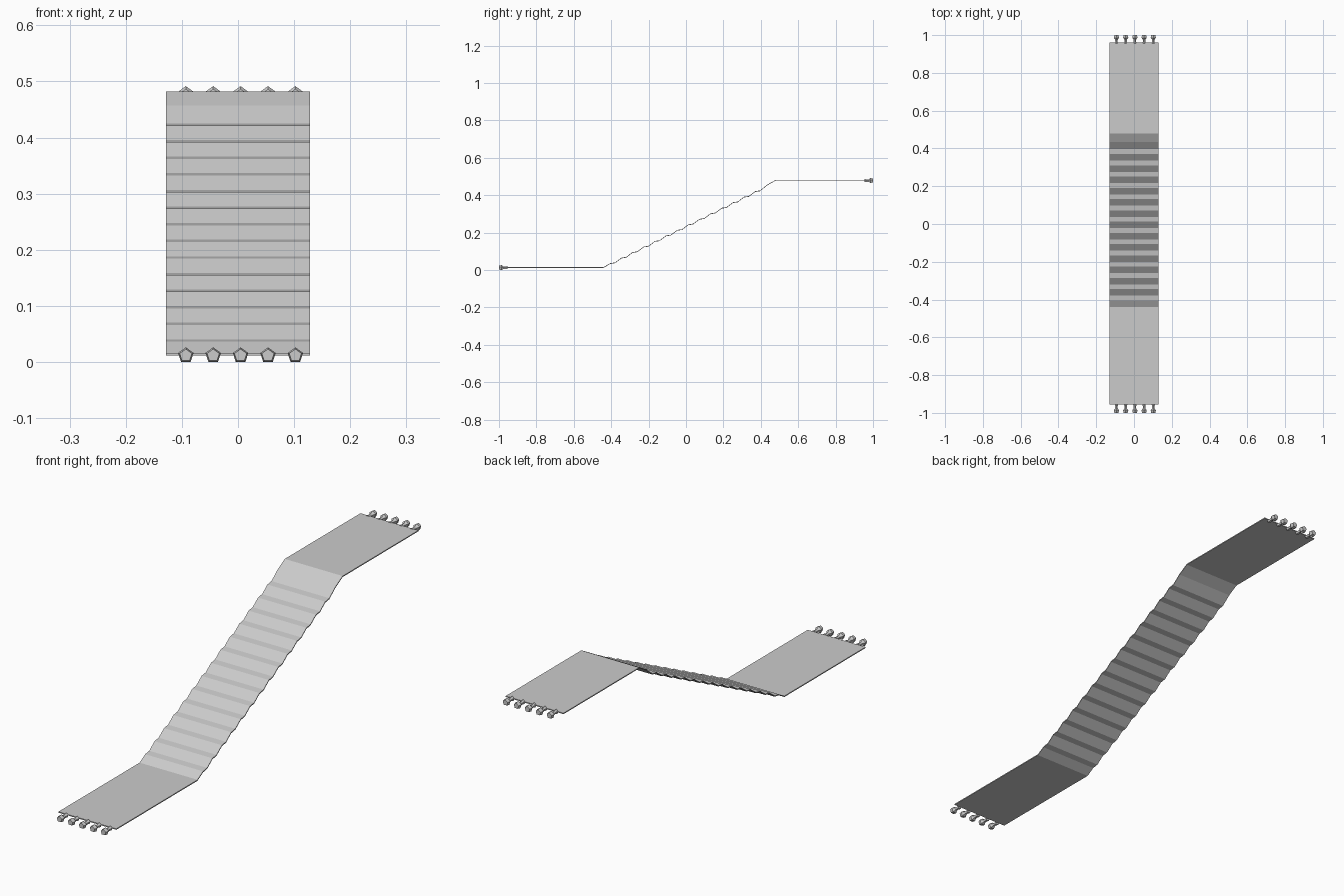
import bpy, bmesh, math
from mathutils import Vector

if "Cube" in bpy.data.objects:
    bpy.data.objects.remove(bpy.data.objects["Cube"])

HALF_W = 0.1285
THICK = 0.004
PEG_X = [-0.093 + 0.0488 * i for i in range(5)]


def new_object(name, bm):
    bmesh.ops.recalc_face_normals(bm, faces=bm.faces[:])
    mesh = bpy.data.meshes.new(name)
    bm.to_mesh(mesh)
    bm.free()
    obj = bpy.data.objects.new(name, mesh)
    bpy.context.collection.objects.link(obj)
    return obj


# Side profile of the walkway: flat landing, 14 shallow treads, flat landing
profile = [(-0.955, 0.016), (-0.44, 0.016)]
for i in range(14):
    y, z = -0.392 + 0.0596 * i, 0.0385 + 0.0296 * i
    profile += [(y - 0.013, z - 0.002), (y + 0.013, z + 0.002)]
profile += [(0.435, 0.457), (0.48, 0.482), (0.96, 0.482)]

# Thin stepped walkway, extruded across x
bm = bmesh.new()
rows = [[bm.verts.new((x, y, z - dz)) for x, dz in
         ((-HALF_W, 0), (HALF_W, 0), (HALF_W, THICK), (-HALF_W, THICK))]
        for y, z in profile]
for a, b in zip(rows, rows[1:]):
    for k in range(4):
        bm.faces.new((a[k], a[(k + 1) % 4], b[(k + 1) % 4], b[k]))
bm.faces.new(rows[0])
bm.faces.new(rows[-1])
new_object("stepped_walkway", bm)

# Five-sided waisted pegs: (distance out from the edge, radius)
PEG = [(-0.002, 0.0095), (0.010, 0.0065), (0.020, 0.0075), (0.029, 0.0145), (0.043, 0.0115)]


def peg_row(name, edge_y, z, direction):
    bm = bmesh.new()
    for px in PEG_X:
        rings = []
        for d, r in PEG:
            rings.append([bm.verts.new((px + r * math.sin(k * math.tau / 5),
                                        edge_y + direction * d,
                                        z + r * math.cos(k * math.tau / 5)))
                          for k in range(5)])
        for a, b in zip(rings, rings[1:]):
            for k in range(5):
                bm.faces.new((a[k], a[(k + 1) % 5], b[(k + 1) % 5], b[k]))
        bm.faces.new(rings[0])
        bm.faces.new(rings[-1])
    new_object(name, bm)


peg_row("lower_pegs", -0.957, 0.0117, -1)
peg_row("upper_pegs", 0.957, 0.4772, 1)
